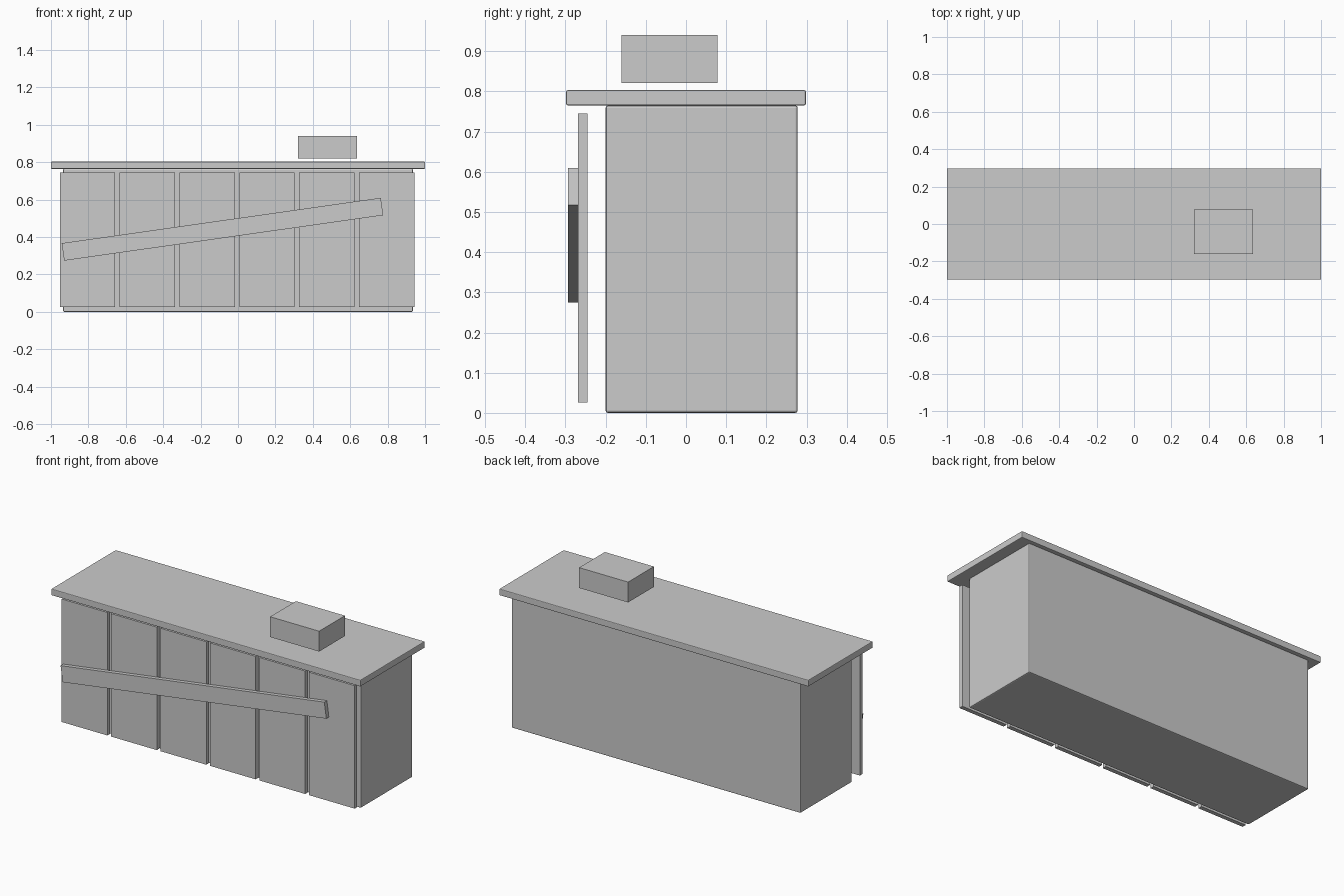
import bpy, math

if "Cube" in bpy.data.objects:
    bpy.data.objects.remove(bpy.data.objects["Cube"])


def box(name, x, y, z, bevel=0.0, tilt=0.0):
    """Box from (min, max) ranges, optionally bevelled and tilted about y."""
    spans = (x, y, z)
    bpy.ops.mesh.primitive_cube_add(size=1, location=[(a + b) / 2 for a, b in spans])
    ob = bpy.context.object
    ob.name = name
    ob.scale = [b - a for a, b in spans]
    bpy.ops.object.transform_apply(location=False, rotation=False, scale=True)
    ob.rotation_euler.y = -tilt
    if bevel:
        mod = ob.modifiers.new("edge_bevel", 'BEVEL')
        mod.width = bevel
        mod.segments = 2
    return ob


# Counter body and overhanging top
box("counter_body", (-0.935, 0.935), (-0.2, 0.278), (0, 0.765), bevel=0.006)
box("counter_top", (-1, 1), (-0.298, 0.298), (0.765, 0.803), bevel=0.004)

# Six front planks, standing clear of the body
for i in range(6):
    cx = -0.805 + 0.32 * i
    box(f"front_plank_{i + 1}", (cx - 0.148, cx + 0.148), (-0.269, -0.245), (0.026, 0.745))

# Slanted brace across the planks
cx, cz, length, width = -0.083, 0.442, 1.723, 0.094
box("diagonal_brace", (cx - length / 2, cx + length / 2), (-0.293, -0.268),
    (cz - width / 2, cz + width / 2), tilt=math.radians(8.1))

# Small box above the top
box("small_box", (0.32, 0.637), (-0.16, 0.078), (0.821, 0.94))
